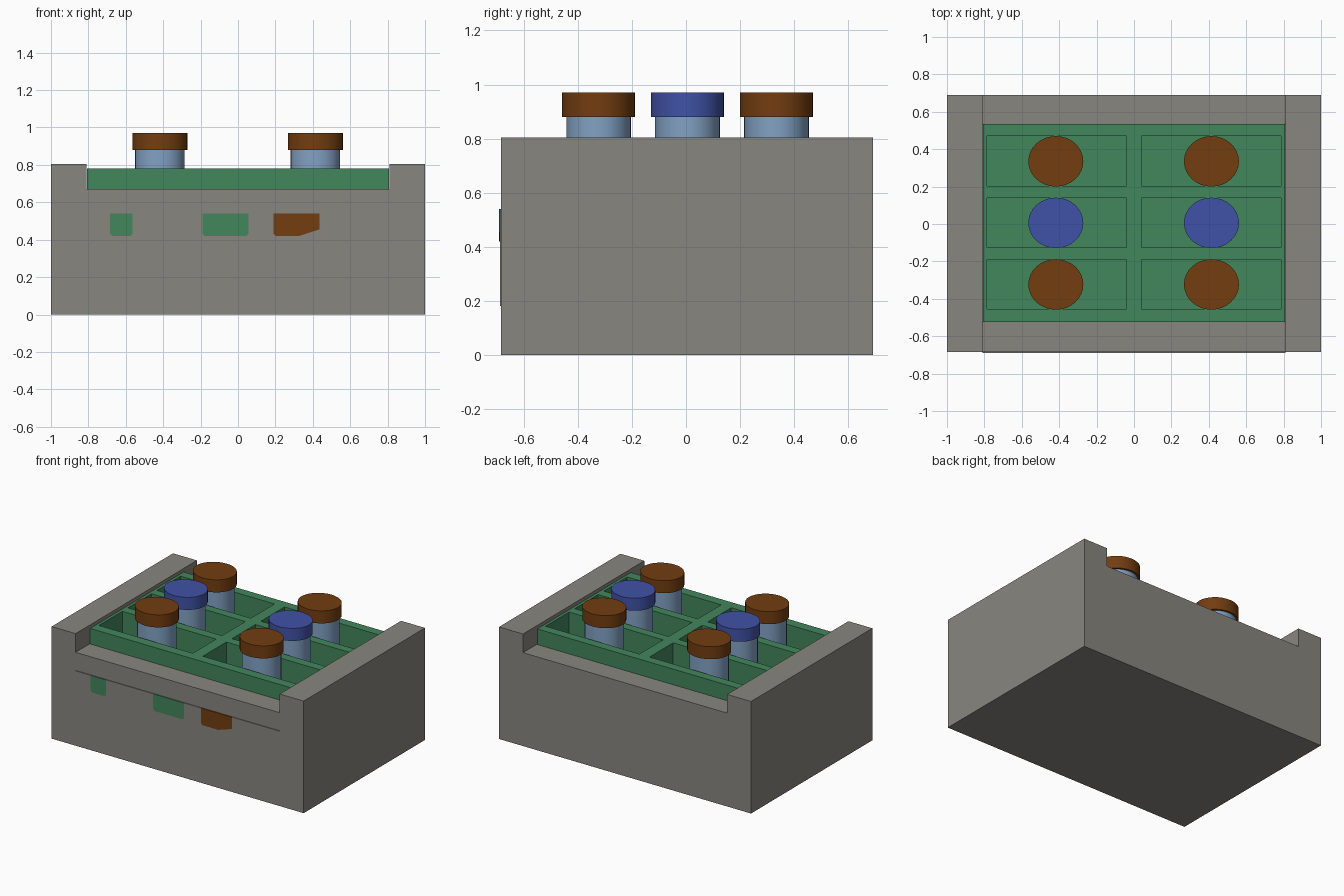
import bpy, bmesh, math

old = bpy.data.objects.get("Cube")
if old:
    bpy.data.objects.remove(old, do_unlink=True)


def material(name, *rgb):
    lin = [(c / 255 / 12.92) if c < 11 else ((c / 255 + 0.055) / 1.055) ** 2.4 for c in rgb]
    m = bpy.data.materials.new(name)
    m.use_nodes = True
    m.diffuse_color = (*lin, 1)
    m.node_tree.nodes["Principled BSDF"].inputs["Base Color"].default_value = (*lin, 1)
    return m


grey = material("warm grey", 136, 134, 127)
green = material("tray green", 66, 134, 92)
brown = material("cap brown", 115, 61, 16)
blue = material("cap blue", 64, 82, 166)
glass = material("bottle pale blue", 130, 162, 196)


def finish(name, bm, mat):
    bmesh.ops.recalc_face_normals(bm, faces=bm.faces)
    mesh = bpy.data.meshes.new(name)
    bm.to_mesh(mesh)
    bm.free()
    mesh.materials.append(mat)
    obj = bpy.data.objects.new(name, mesh)
    bpy.context.collection.objects.link(obj)
    return obj


def extrude_faces(bm, faces, vec):
    geom = bmesh.ops.extrude_face_region(bm, geom=faces)["geom"]
    bmesh.ops.translate(bm, verts=[g for g in geom if isinstance(g, bmesh.types.BMVert)], vec=vec)


def box(name, x, y, z, mat):
    bm = bmesh.new()
    base = bm.faces.new([bm.verts.new((a, b, z[0])) for a, b in
                         ((x[0], y[0]), (x[1], y[0]), (x[1], y[1]), (x[0], y[1]))])
    extrude_faces(bm, [base], (0, 0, z[1] - z[0]))
    return finish(name, bm, mat)


def plate(name, outline, thickness, mat):
    """Thin plate on the front wall, given as an x, z outline."""
    bm = bmesh.new()
    face = bm.faces.new([bm.verts.new((x, FRONT, z)) for x, z in outline])
    extrude_faces(bm, [face], (0, -thickness, 0))
    return finish(name, bm, mat)


def cylinder(name, x, y, rx, ry, z0, z1, mat):
    bpy.ops.mesh.primitive_cylinder_add(vertices=32, radius=1, depth=1,
                                        location=(x, y, (z0 + z1) / 2))
    obj = bpy.context.object
    obj.name = name
    obj.scale = (rx, ry, z1 - z0)
    bpy.ops.object.transform_apply(location=False, rotation=False, scale=True)
    obj.data.materials.append(mat)
    bpy.ops.object.shade_smooth_by_angle(angle=math.radians(35))


FRONT, BACK = -0.684, 0.691
INNER = 0.81
SEAM, LEDGE, TOP = 0.17, 0.67, 0.804
TRAY_FRONT, TRAY_BACK, TRAY_TOP, WELL_FLOOR = -0.525, 0.535, 0.782, 0.45

# Crate: base slab, tall sides, low front and back walls
box("crate_base", (-1, 1), (FRONT, BACK), (0, SEAM), grey)
box("crate_left_side", (INNER, 1), (FRONT, BACK), (SEAM, TOP), grey)
box("crate_right_side", (-1, -INNER), (FRONT, BACK), (SEAM, TOP), grey)
box("crate_front_wall", (-INNER, INNER), (FRONT, TRAY_FRONT), (SEAM, LEDGE), grey)
box("crate_back_wall", (-INNER, INNER), (TRAY_BACK, BACK), (SEAM, LEDGE), grey)

# Tray: a grid of faces with the wells pushed down
xs = (-0.806, -0.785, -0.04, 0.04, 0.785, 0.806)
ys = (TRAY_FRONT, -0.455, -0.19, -0.125, 0.14, 0.203, 0.47, TRAY_BACK)
bm = bmesh.new()
grid = [[bm.verts.new((x, y, TRAY_TOP)) for y in ys] for x in xs]
wells = []
for i in range(len(xs) - 1):
    for j in range(len(ys) - 1):
        f = bm.faces.new((grid[i][j], grid[i + 1][j], grid[i + 1][j + 1], grid[i][j + 1]))
        if i % 2 and j % 2:
            wells.append(f)
rim = [e for e in bm.edges if e.is_boundary]
skirt = bmesh.ops.extrude_edge_only(bm, edges=rim)["geom"]
bmesh.ops.translate(bm, verts=[g for g in skirt if isinstance(g, bmesh.types.BMVert)],
                    vec=(0, 0, SEAM - TRAY_TOP))
for f in wells:
    extrude_faces(bm, [f], (0, 0, WELL_FLOOR - TRAY_TOP))
    if f.is_valid:
        bm.faces.remove(f)
finish("tray", bm, green)

# Bottles with caps, one in each well
for side, x in (("right", -0.418), ("left", 0.414)):
    for row, y, cap in (("front", -0.323, brown), ("middle", 0.006, blue), ("back", 0.335, brown)):
        cylinder(f"bottle_{side}_{row}", x, y, 0.132, 0.12, WELL_FLOOR, 0.88, glass)
        cylinder(f"cap_{side}_{row}", x, y, 0.147, 0.135, 0.88, 0.97, cap)

# Front panel with three coloured marks
LOW, HIGH = 0.18, 0.54
plate("front_panel", ((-INNER, LOW), (INNER, LOW), (INNER, HIGH), (-INNER, HIGH)), 0.005, grey)


def mark(name, x0, x1, right_z, mat):
    z, c = 0.42, 0.012
    plate(name, ((x0, HIGH), (x0, z + c), (x0 + c, z), (x1 - c * 9 if right_z > z + c else x1 - c, z),
                 (x1, right_z), (x1, HIGH)), 0.007, mat)


mark("mark_narrow", -0.685, -0.565, 0.432, green)
mark("mark_wide", -0.19, 0.055, 0.432, green)
mark("mark_brown", 0.19, 0.435, 0.455, brown)
